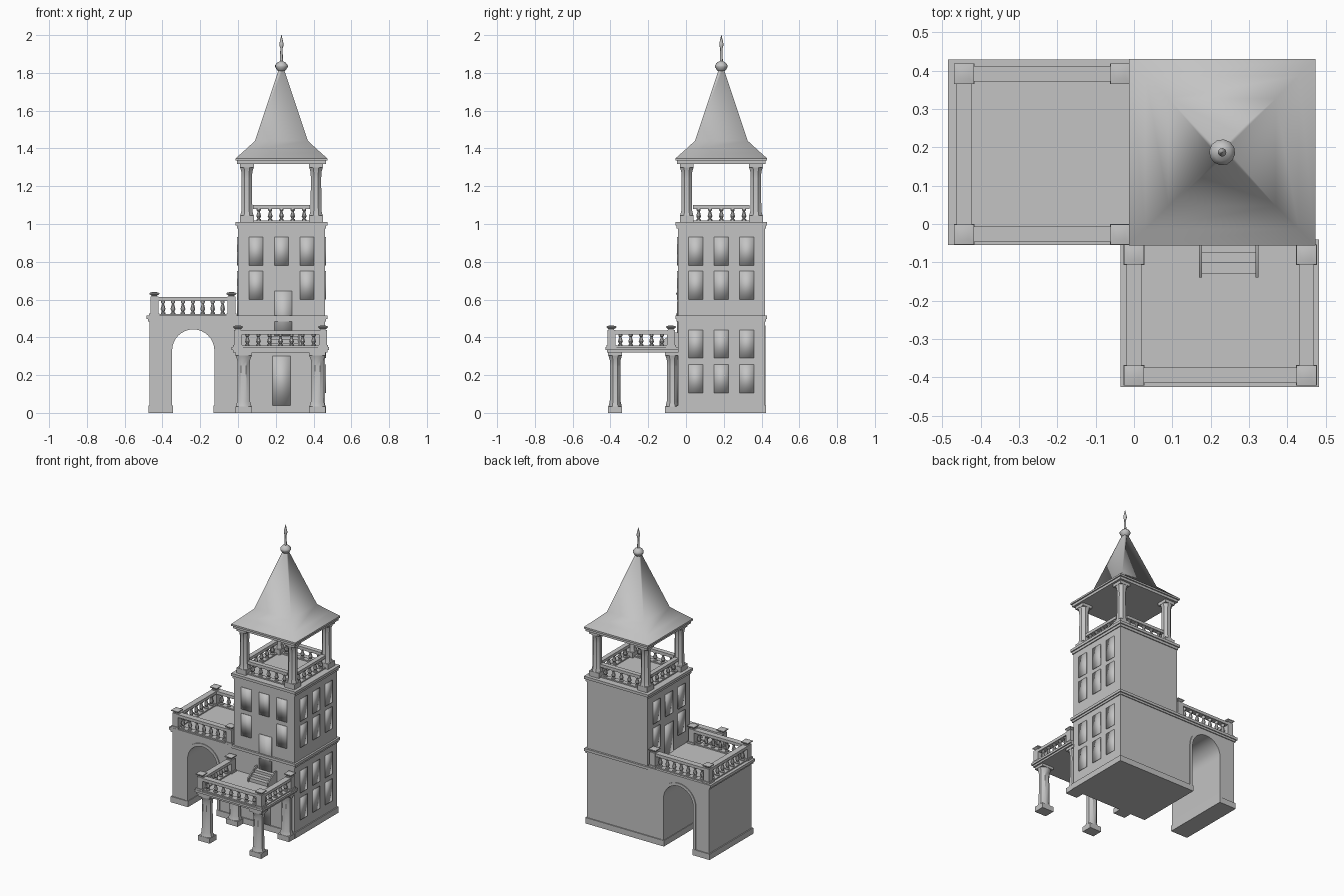
import bpy, bmesh, math
from mathutils import Matrix, Vector

if "Cube" in bpy.data.objects:
    bpy.data.objects.remove(bpy.data.objects["Cube"], do_unlink=True)

stone = bpy.data.materials.new("pale_stone")
stone.use_nodes = True
GREY = (0.55, 0.55, 0.55, 1)
stone.diffuse_color = GREY
stone.node_tree.nodes["Principled BSDF"].inputs["Base Color"].default_value = GREY

TX, TY = 0.23, 0.187      # tower axis
HALF = 0.23               # tower half width
PI = math.pi


def box(bm, x0, x1, y0, y1, z0, z1):
    m = Matrix.Translation(((x0 + x1) / 2, (y0 + y1) / 2, (z0 + z1) / 2))
    bmesh.ops.create_cube(bm, size=1, matrix=m @ Matrix.Diagonal((x1 - x0, y1 - y0, z1 - z0, 1)))


def block(bm, x, y, hx, hy, z0, z1):
    box(bm, x - hx, x + hx, y - hy, y + hy, z0, z1)


def lathe(bm, x, y, profile, n=8, turn=PI / 8, sy=1, caps=True):
    """Stack of n-sided rings given as (radius, height)."""
    rings = [[bm.verts.new((x + r * math.cos(turn + 2 * PI * i / n),
                            y + sy * r * math.sin(turn + 2 * PI * i / n), z))
              for i in range(n)] for r, z in profile]
    for a, b in zip(rings, rings[1:]):
        for i in range(n):
            bm.faces.new((a[i], a[(i + 1) % n], b[(i + 1) % n], b[i]))
    if caps:
        bm.faces.new(rings[0][::-1])
        bm.faces.new(rings[-1])


def extrude_y(bm, points, y0, y1):
    face = bm.faces.new([bm.verts.new((x, y0, z)) for x, z in points])
    out = bmesh.ops.extrude_face_region(bm, geom=[face])
    verts = [v for v in out["geom"] if isinstance(v, bmesh.types.BMVert)]
    bmesh.ops.translate(bm, verts=verts, vec=(0, y1 - y0, 0))


def finish(bm, name, angle=40):
    bmesh.ops.recalc_face_normals(bm, faces=bm.faces)
    mesh = bpy.data.meshes.new(name)
    bm.to_mesh(mesh)
    bm.free()
    mesh.materials.append(stone)
    ob = bpy.data.objects.new(name, mesh)
    bpy.context.collection.objects.link(ob)
    bpy.ops.object.select_all(action="DESELECT")
    ob.select_set(True)
    bpy.context.view_layer.objects.active = ob
    bpy.ops.object.shade_smooth_by_angle(angle=math.radians(angle))
    return ob


def baluster(bm, x, y, z, h):
    shape = [(.013, 0), (.013, .1), (.007, .16), (.014, .38), (.011, .55),
             (.006, .78), (.012, .88), (.012, 1)]
    lathe(bm, x, y, [(r, z + t * h) for r, t in shape])


def railing(bm, a, b, z, count, top, width):
    """Foot rail, balusters and hand rail from a to b."""
    a, b = Vector(a), Vector(b)
    x0, x1 = sorted((a.x, b.x))
    y0, y1 = sorted((a.y, b.y))
    px, py = (0, width) if x1 - x0 > y1 - y0 else (width, 0)
    box(bm, x0 - px, x1 + px, y0 - py, y1 + py, z, z + .008)
    box(bm, x0 - px, x1 + px, y0 - py, y1 + py, top - .02, top)
    for i in range(count):
        p = a.lerp(b, (i + .5) / count)
        baluster(bm, p.x, p.y, z + .008, top - z - .028)


def post(bm, x, y, z, top):
    block(bm, x, y, .021, .021, z, top)
    block(bm, x, y, .027, .027, z, z + .012)
    lathe(bm, x, y, [(.02, top), (.02, top + .005), (.037, top + .014), (.037, top + .02),
                     (.018, top + .024)], 4, PI / 4)


def column(bm, x, y, hx, hy, z0, z1):
    block(bm, x, y, hx, hy, z0, z0 + .035)
    block(bm, x, y, hx, hy, z1 - .022, z1)
    r = hx
    lathe(bm, x, y, [(r * 1.02, z0 + .035), (r * .84, z0 + .06), (r * .8, z1 - .08),
                     (r * .84, z1 - .045), (r * 1.04, z1 - .022)], sy=hy / hx)


# Tower body with base, string course and cornice
bm = bmesh.new()
block(bm, TX, TY, HALF, HALF, 0, 1)
finish(bm, "tower_body")
bm = bmesh.new()
for grow, z0, z1 in ((.007, 0, .04), (.013, .497, .515), (.006, .483, .497),
                     (.013, .992, 1.01), (.006, .975, .992)):
    block(bm, TX, TY, HALF + grow, HALF + grow, z0, z1)
finish(bm, "tower_mouldings")

# Windows and doors: thin plates set on the walls
PROUD = .005
ROWS = (.105, .29, .6, .78)


def panel(bm, side, u, w, z0, z1):
    """Plate centred u along the wall: side is front, left or right."""
    if side == "front":
        f = TY - HALF
        box(bm, TX + u - w, TX + u + w, f - PROUD, f + .002, z0, z1)
    elif side == "left":
        f = TX + HALF
        box(bm, f - .002, f + PROUD, TY + u - w, TY + u + w, z0, z1)
    else:
        f = TX - HALF
        box(bm, f - PROUD, f + .002, TY + u - w, TY + u + w, z0, z1)


bm = bmesh.new()
for u in (-.135, 0, .135):
    for z in ROWS:
        panel(bm, "left", u, .038, z, z + .15)
    for side in ("front", "right"):
        panel(bm, side, u, .038, ROWS[3], ROWS[3] + .15)
        if u:
            panel(bm, side, u, .038, ROWS[2], ROWS[2] + .15)
finish(bm, "windows", 180)
bm = bmesh.new()
panel(bm, "front", .01, .047, .4, .645)
panel(bm, "front", 0, .047, .04, .3)
panel(bm, "right", 0, .047, .515, .72)
finish(bm, "doors", 180)

# Belvedere columns and railing on top of the tower
bm = bmesh.new()
for sx in (-1, 1):
    for sy in (-1, 1):
        column(bm, TX + sx * .183, TY + sy * .183, .037, .037, 1.01, 1.32)
finish(bm, "belvedere_columns")
bm = bmesh.new()
for s in (-1, 1):
    o, e = .183, .15
    railing(bm, (TX - e, TY + s * o, 0), (TX + e, TY + s * o, 0), 1.01, 5, 1.1, .016)
    railing(bm, (TX + s * o, TY - e, 0), (TX + s * o, TY + e, 0), 1.01, 5, 1.1, .016)
finish(bm, "belvedere_railing")

# Flared roof, eaves and finial
bm = bmesh.new()
block(bm, TX, TY, .235, .235, 1.318, 1.335)
block(bm, TX, TY, .243, .243, 1.335, 1.347)
finish(bm, "roof_eaves")
bm = bmesh.new()
R2 = math.sqrt(2)
lathe(bm, TX, TY, [(r * R2, z) for r, z in ((.243, 1.347), (.2, 1.385), (.14, 1.44),
                                          (.01, 1.83))], 4, PI / 4, caps=False)
finish(bm, "roof", 180)
bm = bmesh.new()
lathe(bm, TX, TY, [(.012, 1.805), (.024, 1.815), (.034, 1.832), (.034, 1.84), (.022, 1.855),
                   (.008, 1.862), (.006, 1.93), (.011, 1.945), (.011, 1.955), (.001, 2)], 12)
finish(bm, "finial", 60)

# Gatehouse: wall block with an arched passage
AX, AR, SPRING = -.237, .112, .33
ARC = [(math.cos(PI * i / 16), math.sin(PI * i / 16)) for i in range(17)]


def arch(r):
    pts = [(AX + r * c, SPRING + r * s) for c, s in ARC]
    return [(AX + r, 0)] + pts + [(AX - r, 0)]


Y0, Y1 = TY - HALF, TY + HALF
bm = bmesh.new()
extrude_y(bm, [(0, 0)] + arch(AR) + [(-.468, 0), (-.468, .5), (0, .5)], Y0, Y1)
finish(bm, "gatehouse_walls")
bm = bmesh.new()
for y in (Y0, Y1):
    extrude_y(bm, arch(AR + .02) + arch(AR)[::-1], y - .005, y + .005)
finish(bm, "arch_trims")
bm = bmesh.new()
for x0, x1 in ((-.475, AX - AR + .004), (AX + AR - .004, 0)):
    box(bm, x0, x1, Y0 - .007, Y1 + .007, 0, .04)
box(bm, -.476, 0, Y0 - .006, Y1 + .006, .483, .497)
box(bm, -.485, 0, Y0 - .012, Y1 + .012, .497, .515)
finish(bm, "gatehouse_mouldings")

# Gatehouse terrace railing
bm = bmesh.new()
gx0, gx1, gy0, gy1 = -.443, -.035, -.027, .392
for x in (gx0, gx1):
    for y in (gy0, gy1):
        post(bm, x, y, .515, .615)
for y in (gy0, gy1):
    railing(bm, (gx0 + .02, y, 0), (gx1 - .02, y, 0), .515, 7, .613, .02)
railing(bm, (gx0, gy0 + .02, 0), (gx0, gy1 - .02, 0), .515, 7, .613, .02)
finish(bm, "terrace_railing")

# Front porch: columns, deck, railing and steps
bm = bmesh.new()
for x in (.03, .42):
    for y in (-.375, -.073):
        column(bm, x, y, .044, .037, 0, .325)
finish(bm, "porch_columns")
bm = bmesh.new()
box(bm, -.027, .475, -.418, -.04, .32, .333)
box(bm, -.035, .483, -.425, -.04, .333, .348)
finish(bm, "porch_deck")
bm = bmesh.new()
px0, px1, py0, py1 = 0, .45, -.395, -.08
for x in (px0, px1):
    for y in (py0, py1):
        post(bm, x, y, .348, .438)
    railing(bm, (x, py0 + .02, 0), (x, py1 - .02, 0), .348, 5, .435, .02)
railing(bm, (px0 + .02, py0, 0), (px1 - .02, py0, 0), .348, 7, .435, .02)
finish(bm, "porch_railing")
bm = bmesh.new()
for i in range(3):
    box(bm, .178, .317, -.13 + i * .028, Y0, .348, .37 + i * .018)
cheek = [(-.14, .348), (-.14, .375), (-.06, .425), (Y0, .425), (Y0, .348)]
for x in (.17, .317):
    face = bm.faces.new([bm.verts.new((x, y, z)) for y, z in cheek])
    out = bmesh.ops.extrude_face_region(bm, geom=[face])
    bmesh.ops.translate(bm, vec=(.008, 0, 0),
                        verts=[v for v in out["geom"] if isinstance(v, bmesh.types.BMVert)])
finish(bm, "porch_steps")
